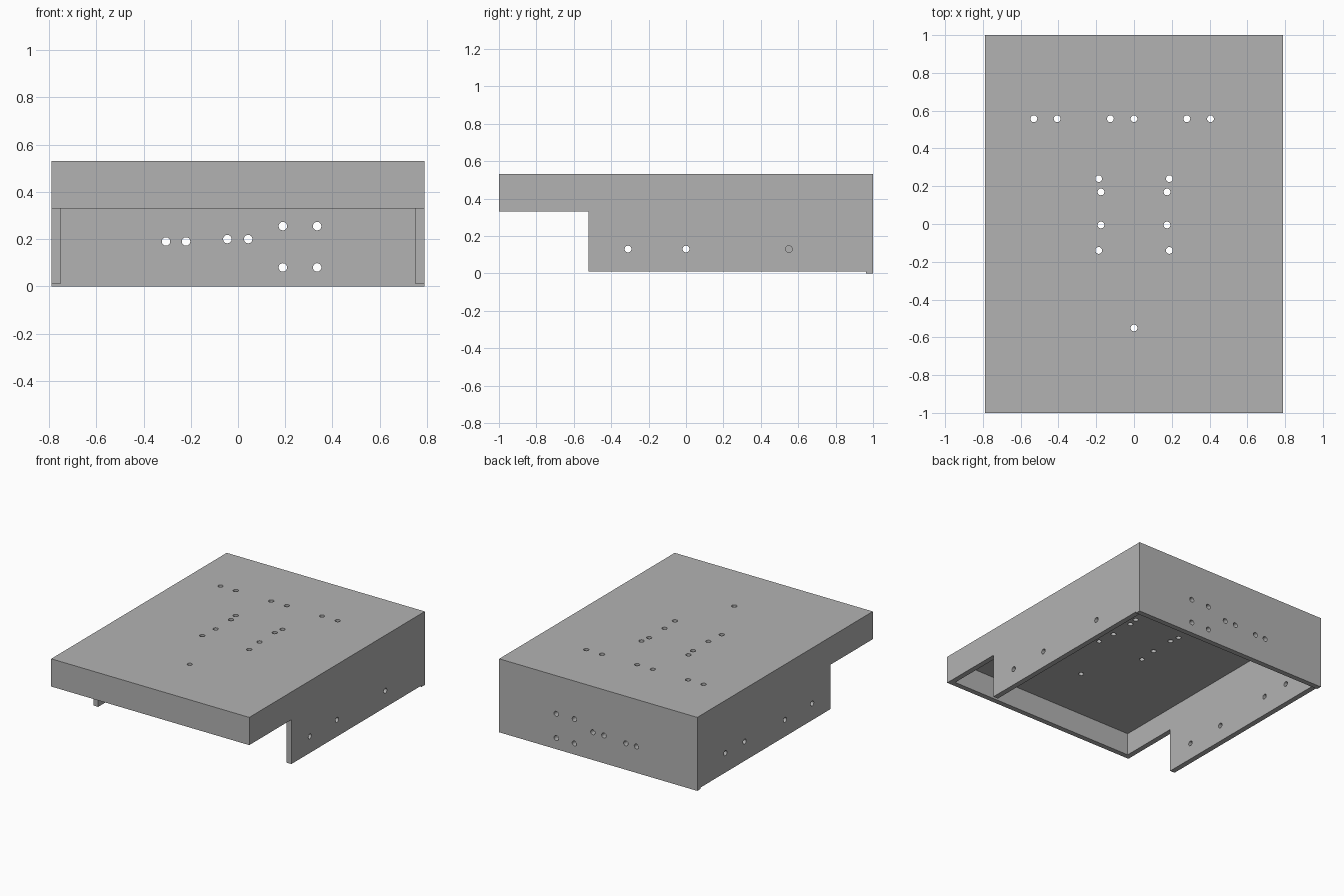
import bpy
import bmesh
from math import pi
from mathutils import Matrix, Vector

cube = bpy.data.objects.get("Cube")
if cube:
    bpy.data.objects.remove(cube, do_unlink=True)

HALF_W, HALF_L, HEIGHT, WALL = 0.79, 1.0, 0.53, 0.038
HOLE_R = 0.018

grey = bpy.data.materials.new("plain_grey")
grey.use_nodes = True
colour = (0.45, 0.45, 0.45, 1)
grey.diffuse_color = colour
grey.node_tree.nodes["Principled BSDF"].inputs["Base Color"].default_value = colour


def make_object(name, bm):
    bmesh.ops.recalc_face_normals(bm, faces=bm.faces)
    mesh = bpy.data.meshes.new(name)
    bm.to_mesh(mesh)
    bm.free()
    mesh.materials.append(grey)
    obj = bpy.data.objects.new(name, mesh)
    bpy.context.collection.objects.link(obj)
    return obj


def cut(target, cutter):
    """Subtract the cutter from the target, then discard it."""
    cutter.hide_render = True
    mod = target.modifiers.new("cut", "BOOLEAN")
    mod.operation, mod.solver, mod.object = "DIFFERENCE", "EXACT", cutter
    bpy.context.view_layer.objects.active = target
    bpy.ops.object.modifier_apply(modifier=mod.name)
    bpy.data.objects.remove(cutter, do_unlink=True)


# Enclosure: side profile with a notch under the front, extruded across the width
back_in = HALF_L - WALL
profile = [(-HALF_L, HEIGHT), (-HALF_L, 0.33), (-0.52, 0.33), (-0.52, 0.01),
           (back_in, 0.01), (back_in, 0), (HALF_L, 0), (HALF_L, HEIGHT)]
bm = bmesh.new()
side = bm.faces.new([bm.verts.new((-HALF_W, y, z)) for y, z in profile])
grown = bmesh.ops.extrude_face_region(bm, geom=[side])["geom"]
bmesh.ops.translate(bm, vec=(2 * HALF_W, 0, 0),
                    verts=[v for v in grown if isinstance(v, bmesh.types.BMVert)])
enclosure = make_object("enclosure", bm)

# Cavity, open at the bottom
bm = bmesh.new()
bmesh.ops.create_cube(bm, size=1)
bmesh.ops.scale(bm, vec=(2 * (HALF_W - WALL), 2 * back_in, HEIGHT), verts=bm.verts)
bmesh.ops.translate(bm, vec=(0, 0, HEIGHT / 2 - WALL), verts=bm.verts)
cut(enclosure, make_object("cavity_cutter", bm))

# Screw holes through the top, back and side panels
top = [(x, 0.557) for x in (-0.53, -0.407, -0.125, 0, 0.28, 0.405)] + [(0, -0.55)]
for s in (-1, 1):
    top += [(s * 0.187, 0.24), (s * 0.175, 0.17), (s * 0.175, -0.005), (s * 0.187, -0.14)]
back = [(-0.305, 0.19), (-0.22, 0.19), (-0.045, 0.2), (0.043, 0.2)]
back += [(x, z) for x in (0.19, 0.335) for z in (0.08, 0.255)]
left = [(-0.31, 0.13), (0, 0.13), (0.55, 0.13)]
right = [(-0.31, 0.13), (0, 0.13), (0.46, 0.15), (0.68, 0.15)]

holes = [(Vector((x, y, HEIGHT)), Matrix()) for x, y in top]
holes += [(Vector((x, HALF_L, z)), Matrix.Rotation(pi / 2, 4, "X")) for x, z in back]
for s, spots in ((1, left), (-1, right)):
    holes += [(Vector((s * HALF_W, y, z)), Matrix.Rotation(pi / 2, 4, "Y")) for y, z in spots]

bm = bmesh.new()
for place, turn in holes:
    bmesh.ops.create_cone(bm, cap_ends=True, segments=24, radius1=HOLE_R, radius2=HOLE_R,
                          depth=4 * WALL, matrix=Matrix.Translation(place) @ turn)
cut(enclosure, make_object("hole_cutter", bm))

# Smooth hole walls, crisp panel edges
bpy.ops.object.select_all(action="DESELECT")
enclosure.select_set(True)
bpy.context.view_layer.objects.active = enclosure
bpy.ops.object.shade_smooth_by_angle(angle=pi / 6)
